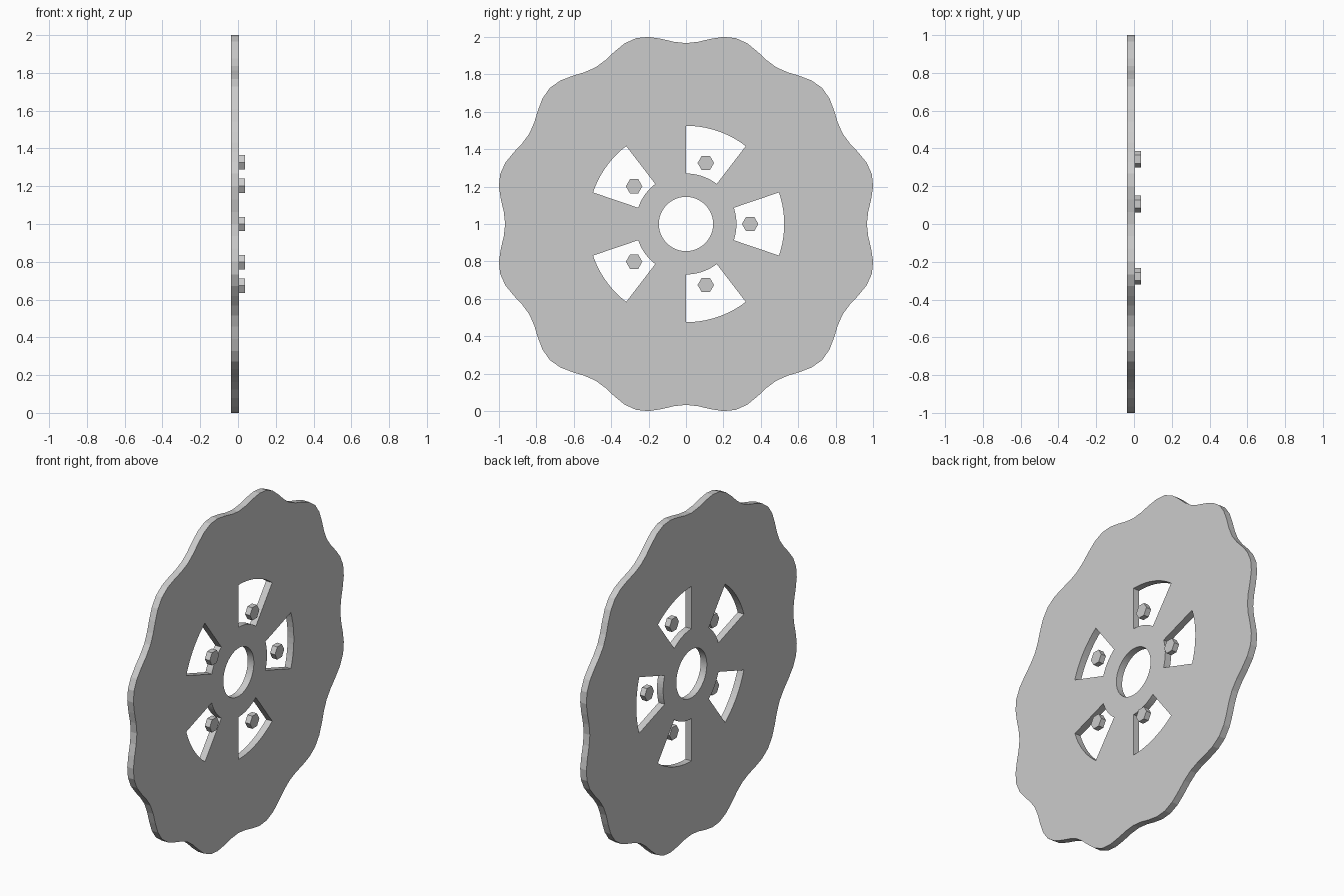
import bpy, bmesh, math
from mathutils import Matrix, Vector

if "Cube" in bpy.data.objects:
    bpy.data.objects.remove(bpy.data.objects["Cube"])

SEG = 96
X_BACK, X_FACE, X_BOLT = -0.037, 0.004, 0.037
R_HOLE, R_IN, R_OUT, R_BOLT = 0.145, 0.27, 0.525, 0.343
WINDOWS = [math.radians(72 * k) for k in range(5)]


def polar(r, a, x):
    return Vector((x, r * math.cos(a), 1 + r * math.sin(a)))


def finish(bm, name):
    bmesh.ops.recalc_face_normals(bm, faces=bm.faces)
    mesh = bpy.data.meshes.new(name)
    bm.to_mesh(mesh)
    bm.free()
    obj = bpy.data.objects.new(name, mesh)
    bpy.context.collection.objects.link(obj)
    return obj


def in_window(a):
    return any(math.cos(a - w) > math.cos(math.radians(18)) for w in WINDOWS)


# Wavy disc: polar grid with window cells left out, then extruded
bm = bmesh.new()
rings = []
for i in range(SEG):
    a = 2 * math.pi * i / SEG
    rim = 0.998 - 0.031 * math.cos(12 * a)
    rings.append([bm.verts.new(polar(r, a, X_BACK))
                  for r in (R_HOLE, R_IN, R_OUT, rim)])
for i in range(SEG):
    p, q = rings[i], rings[(i + 1) % SEG]
    for j in range(3):
        if j == 1 and in_window(2 * math.pi * (i + 0.5) / SEG):
            continue
        bm.faces.new((p[j], p[j + 1], q[j + 1], q[j]))
ext = bmesh.ops.extrude_face_region(bm, geom=bm.faces[:], use_keep_orig=True)
bmesh.ops.translate(bm, vec=(X_FACE - X_BACK, 0, 0),
                    verts=[g for g in ext["geom"] if isinstance(g, bmesh.types.BMVert)])
finish(bm, "wavy_disc")

# Hexagonal bolts, one in each window
for k, w in enumerate(WINDOWS):
    bm = bmesh.new()
    centre = polar(R_BOLT, w, (X_FACE + X_BOLT) / 2)
    turn = Matrix(((0, 0, 1), (1, 0, 0), (0, 1, 0))).to_4x4()
    # A hexagon corner points along y
    spin = Matrix.Rotation(math.radians(30), 4, 'Z')
    bmesh.ops.create_cone(bm, cap_ends=True, segments=6, radius1=0.044, radius2=0.044,
                          depth=X_BOLT - X_FACE,
                          matrix=Matrix.Translation(centre) @ turn @ spin)
    finish(bm, f"hex_bolt_{k + 1}")
